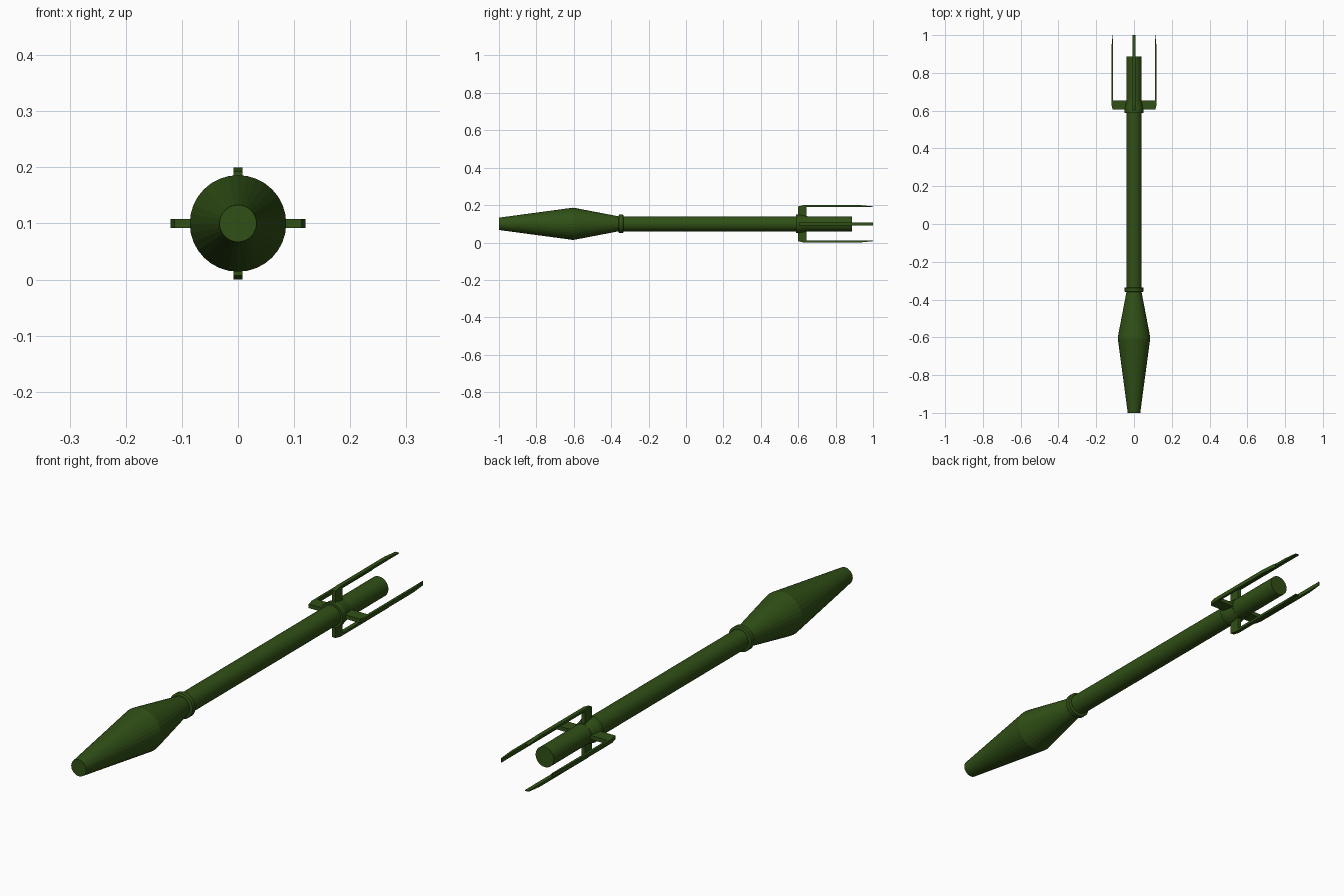
import bpy, bmesh, math
from mathutils import Matrix, Vector

if "Cube" in bpy.data.objects:
    bpy.data.objects.remove(bpy.data.objects["Cube"])

AXIS_Z = 0.1
green = bpy.data.materials.new("olive_green")
green.diffuse_color = (0.03, 0.08, 0.008, 1)
green.use_nodes = True
green.node_tree.nodes["Principled BSDF"].inputs["Base Color"].default_value = green.diffuse_color


def finish(bm, name, smooth):
    bmesh.ops.recalc_face_normals(bm, faces=bm.faces)
    mesh = bpy.data.meshes.new(name)
    bm.to_mesh(mesh)
    bm.free()
    mesh.materials.append(green)
    ob = bpy.data.objects.new(name, mesh)
    bpy.context.collection.objects.link(ob)
    if smooth:
        bpy.ops.object.select_all(action='DESELECT')
        ob.select_set(True)
        bpy.context.view_layer.objects.active = ob
        bpy.ops.object.shade_smooth_by_angle(angle=math.radians(9))
    return ob


def lathe(name, profile, sides=32):
    """Closed solid of (y, radius) stations around the long axis."""
    bm = bmesh.new()
    rings = []
    for y, r in profile:
        rings.append([bm.verts.new((r * math.cos(a), y, AXIS_Z + r * math.sin(a)))
                      for a in (2 * math.pi * i / sides for i in range(sides))])
    for a, b in zip(rings, rings[1:]):
        for i in range(sides):
            j = (i + 1) % sides
            bm.faces.new((a[i], a[j], b[j], b[i]))
    bm.faces.new(rings[0])
    bm.faces.new(rings[-1])
    return finish(bm, name, True)


def fin(name, angle, reach, y0, y1, half_width=0.008):
    """L-shaped fin: a radial arm with a thin blade trailing to the rear."""
    outline = [(0.03, y0), (reach - 0.007, y0), (reach, y0 + 0.03), (reach, 0.93),
               (reach - 0.007, 1.0), (reach - 0.01, 1.0), (reach - 0.01, y1), (0.03, y1)]
    bm = bmesh.new()
    face = bm.faces.new([bm.verts.new((r, y, -half_width)) for r, y in outline])
    ext = bmesh.ops.extrude_face_region(bm, geom=[face])
    verts = [v for v in ext["geom"] if isinstance(v, bmesh.types.BMVert)]
    bmesh.ops.translate(bm, verts=verts, vec=Vector((0, 0, 2 * half_width)))
    bm.transform(Matrix.Translation((0, 0, AXIS_Z)) @ Matrix.Rotation(angle, 4, 'Y'))
    return finish(bm, name, False)


# Tapered head, tube and collars
lathe("nose_body", [(-1.0, 0.033), (-0.62, 0.084), (-0.605, 0.086), (-0.59, 0.084),
                    (-0.35, 0.038)])
lathe("front_ring", [(-0.36, 0.045), (-0.357, 0.05), (-0.338, 0.05), (-0.335, 0.045)])
lathe("tube", [(-0.36, 0.04), (0.887, 0.04)])
lathe("fin_collar", [(0.587, 0.049), (0.608, 0.049), (0.65, 0.041)])

# Four fins: the side pair reaches a little further than the upright pair
for i in range(4):
    side = i % 2 == 0
    fin(f"fin_{i + 1}", i * math.pi / 2, 0.12 if side else 0.1,
        0.605 if side else 0.6, 0.655 if side else 0.645)
